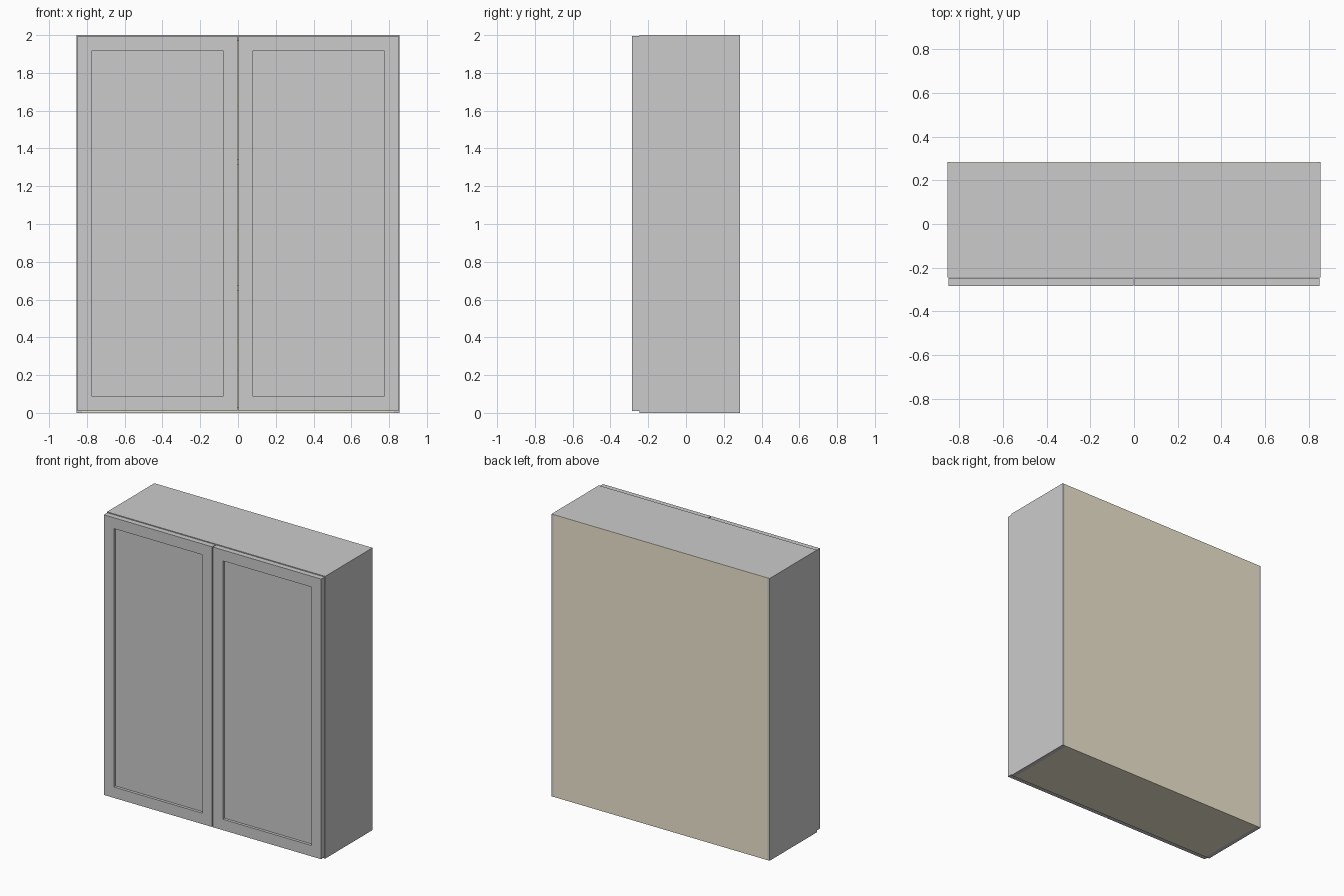
import bpy, bmesh
from mathutils import Vector

if "Cube" in bpy.data.objects:
    bpy.data.objects.remove(bpy.data.objects["Cube"])

wood = bpy.data.materials.new("natural_wood")
wood.diffuse_color = (0.86, 0.79, 0.63, 1)
wood.use_nodes = True
wood.node_tree.nodes["Principled BSDF"].inputs["Base Color"].default_value = wood.diffuse_color


def finish(name, bm, mat=None):
    me = bpy.data.meshes.new(name)
    bm.to_mesh(me)
    bm.free()
    ob = bpy.data.objects.new(name, me)
    bpy.context.collection.objects.link(ob)
    if mat:
        me.materials.append(mat)
    return ob


def add_box(bm, x, y, z):
    verts = bmesh.ops.create_cube(bm, size=1)["verts"]
    for v in verts:
        v.co = Vector([(a + b) / 2 + c * (b - a) for (a, b), c in zip((x, y, z), v.co)])
    return verts


def box(name, x, y, z, mat=None):
    bm = bmesh.new()
    add_box(bm, x, y, z)
    return finish(name, bm, mat)


W, T = 0.855, 0.03               # half width, panel thickness
FRONT, BACK = -0.245, 0.285      # carcass depth
BACK_IN = BACK - 0.006           # inner face of the back panel


def door(name, x0, x1, z0=0.01, z1=1.995):
    # slab whose front face is inset and pushed in to leave a shaker frame
    bm = bmesh.new()
    add_box(bm, (x0, x1), (-0.285, FRONT - 0.002), (z0, z1))
    bm.normal_update()
    face = min(bm.faces, key=lambda f: f.calc_center_median().y)
    bmesh.ops.inset_region(bm, faces=[face], thickness=0.109)
    rim = bmesh.ops.extrude_discrete_faces(bm, faces=[face])["faces"][0]
    bmesh.ops.translate(bm, verts=rim.verts, vec=(0, 0.02, 0))
    bmesh.ops.recalc_face_normals(bm, faces=bm.faces)
    return finish(name, bm)


# side panels, rabbeted at the rear to house the back panel
for s, side in ((-1, "left"), (1, "right")):
    bm = bmesh.new()
    prof = [(W, FRONT), (W, BACK), (W - 0.015, BACK), (W - 0.015, BACK_IN),
            (W - T, BACK_IN), (W - T, FRONT)]
    f = bm.faces.new([bm.verts.new((s * x, y, 0)) for x, y in prof])
    ext = bmesh.ops.extrude_face_region(bm, geom=[f])["geom"]
    bmesh.ops.translate(bm, vec=(0, 0, 2),
                        verts=[g for g in ext if isinstance(g, bmesh.types.BMVert)])
    if not f.is_valid or len(bm.faces) < 8:
        bm.faces.new([v for v in bm.verts if v.co.z == 0])
    bmesh.ops.recalc_face_normals(bm, faces=bm.faces)
    finish(side + "_side_panel", bm)
    # doors with a narrow gap in the middle
    door(side + "_door", *sorted((s * 0.003, s * 0.851)))

# top, bottom and back of the carcass
inner = (-W + T, W - T)
box("top_panel", inner, (FRONT, BACK_IN), (2 - T, 2))
box("bottom_panel", inner, (FRONT, BACK_IN), (0, T), wood)
box("back_panel", (-W + 0.015, W - 0.015), (BACK_IN, BACK), (0, 2), wood)

# inner shelves
for i, z in enumerate((0.66, 1.33)):
    box(f"shelf_{i + 1}", inner, (FRONT + 0.03, BACK_IN), (z - T / 2, z + T / 2), wood)
